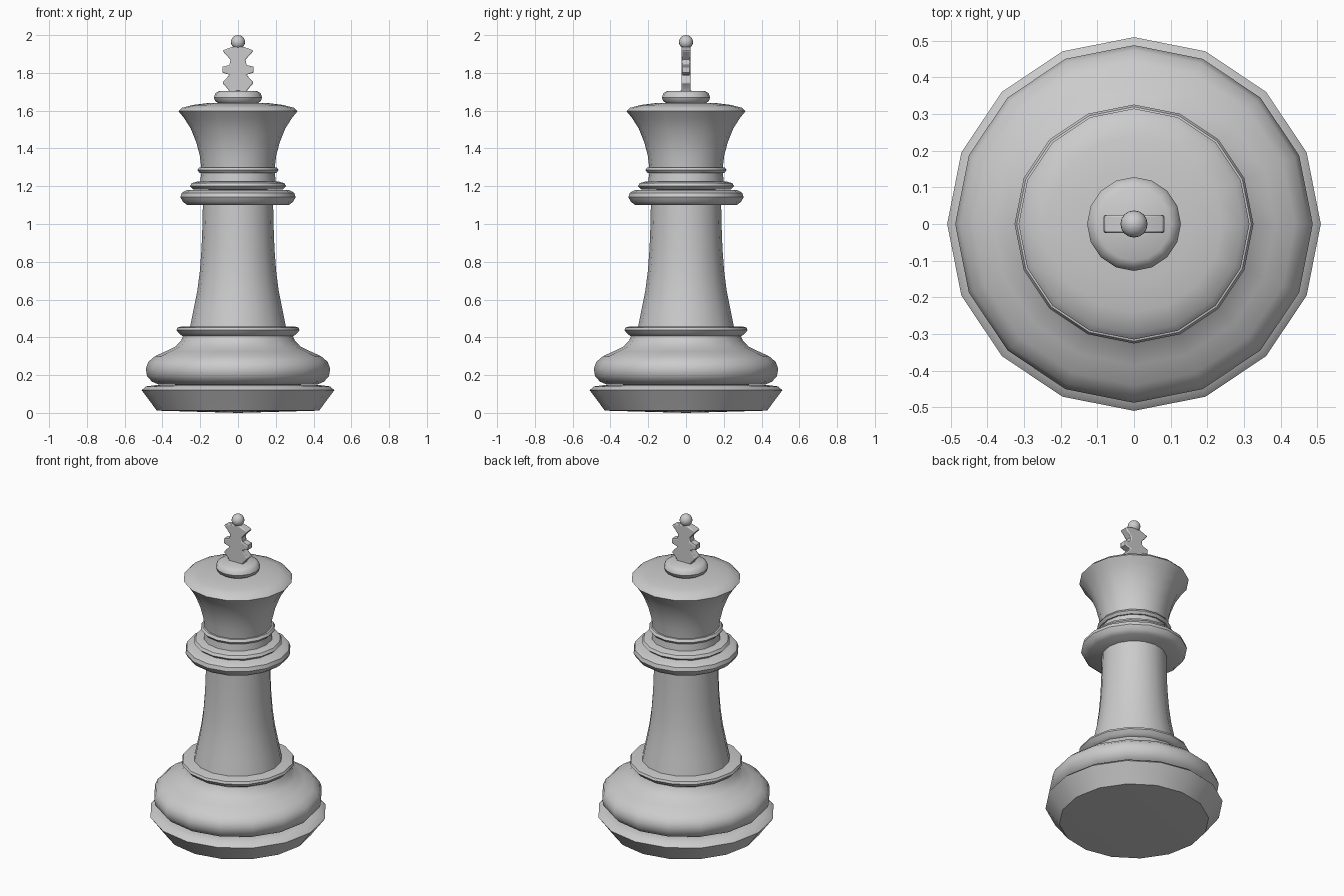
import bpy, bmesh, math

cube = bpy.data.objects.get("Cube")
if cube:
    bpy.data.objects.remove(cube, do_unlink=True)

SIDES = 16

grey = bpy.data.materials.new("plain grey")
grey.use_nodes = True
color = (0.6, 0.6, 0.6, 1)
grey.diffuse_color = color
grey.node_tree.nodes["Principled BSDF"].inputs["Base Color"].default_value = color


def finish(name, bm, angle=40):
    bmesh.ops.recalc_face_normals(bm, faces=bm.faces)
    mesh = bpy.data.meshes.new(name)
    bm.to_mesh(mesh)
    bm.free()
    mesh.materials.append(grey)
    obj = bpy.data.objects.new(name, mesh)
    bpy.context.collection.objects.link(obj)
    bpy.ops.object.select_all(action="DESELECT")
    obj.select_set(True)
    bpy.context.view_layer.objects.active = obj
    bpy.ops.object.shade_smooth_by_angle(angle=math.radians(angle))
    return obj


def turned(name, profile):
    """Turn a (radius, height) profile around the vertical axis."""
    bm = bmesh.new()
    verts = [bm.verts.new((r, 0, z)) for r, z in profile]
    edges = [bm.edges.new(pair) for pair in zip(verts, verts[1:])]
    bmesh.ops.spin(bm, geom=verts + edges, cent=(0, 0, 0), axis=(0, 0, 1),
                   angle=math.tau, steps=SIDES, use_duplicate=False)
    bmesh.ops.remove_doubles(bm, verts=bm.verts, dist=0.0005)
    return finish(name, bm)


# Stepped foot and swelling base
turned("foot", [(0, 0), (0.43, 0.012), (0.465, 0.06), (0.51, 0.12),
                (0.488, 0.14), (0.43, 0.148), (0, 0.148)])
turned("base", [(0, 0.145), (0.42, 0.15), (0.455, 0.165), (0.482, 0.195),
                (0.488, 0.235), (0.475, 0.27), (0.44, 0.3), (0.385, 0.325),
                (0.33, 0.352), (0.3, 0.385), (0.29, 0.41), (0, 0.41)])
turned("base_collar", [(0, 0.4), (0.29, 0.405), (0.31, 0.418), (0.326, 0.438),
                       (0.32, 0.452), (0.3, 0.457), (0, 0.457)])

# Tapering stem
turned("stem", [(0.255, 0.45), (0.235, 0.55), (0.215, 0.65), (0.202, 0.75),
                (0.193, 0.87), (0.188, 1.0), (0.186, 1.11)])

# Rings under the crown
turned("large_ring", [(0, 1.1), (0.268, 1.1), (0.292, 1.118), (0.305, 1.142),
                      (0.298, 1.165), (0.27, 1.18), (0, 1.182)])
turned("middle_ring", [(0, 1.18), (0.235, 1.182), (0.255, 1.2),
                       (0.245, 1.216), (0.215, 1.225), (0, 1.225)])
turned("neck", [(0.2, 1.22), (0.195, 1.27)])
turned("small_ring", [(0, 1.268), (0.203, 1.27), (0.215, 1.285),
                      (0.205, 1.3), (0, 1.302)])

# Flared crown and the button on top
turned("crown", [(0.194, 1.295), (0.202, 1.36), (0.22, 1.43), (0.25, 1.505),
                 (0.285, 1.56), (0.315, 1.597), (0.298, 1.615), (0.24, 1.63),
                 (0.16, 1.64), (0, 1.645)])
turned("button", [(0, 1.635), (0.1, 1.637), (0.12, 1.65), (0.128, 1.67),
                  (0.12, 1.692), (0.1, 1.704), (0, 1.706)])

# Flat cross with flared ends, mirrored from one side of its outline
half = [(0.045, 1.69), (0.05, 1.71), (0.083, 1.748), (0.045, 1.79),
        (0.083, 1.802), (0.083, 1.832), (0.045, 1.842), (0.04, 1.87),
        (0.083, 1.918), (0.03, 1.938)]
outline = half + [(-x, z) for x, z in reversed(half)]
bm = bmesh.new()
face = bm.faces.new([bm.verts.new((x, -0.025, z)) for x, z in outline])
made = bmesh.ops.extrude_face_region(bm, geom=[face])
moved = [g for g in made["geom"] if isinstance(g, bmesh.types.BMVert)]
bmesh.ops.translate(bm, verts=moved, vec=(0, 0.05, 0))
cross = finish("cross", bm, 30)
bevel = cross.modifiers.new("rounded rim", "BEVEL")
bevel.width = 0.006
bevel.segments = 2
bevel.limit_method = "ANGLE"
bevel.angle_limit = math.radians(80)

# Ball on the cross
bm = bmesh.new()
bmesh.ops.create_uvsphere(bm, u_segments=16, v_segments=12, radius=0.037)
bmesh.ops.translate(bm, verts=bm.verts, vec=(0, 0, 1.963))
finish("finial_ball", bm)
